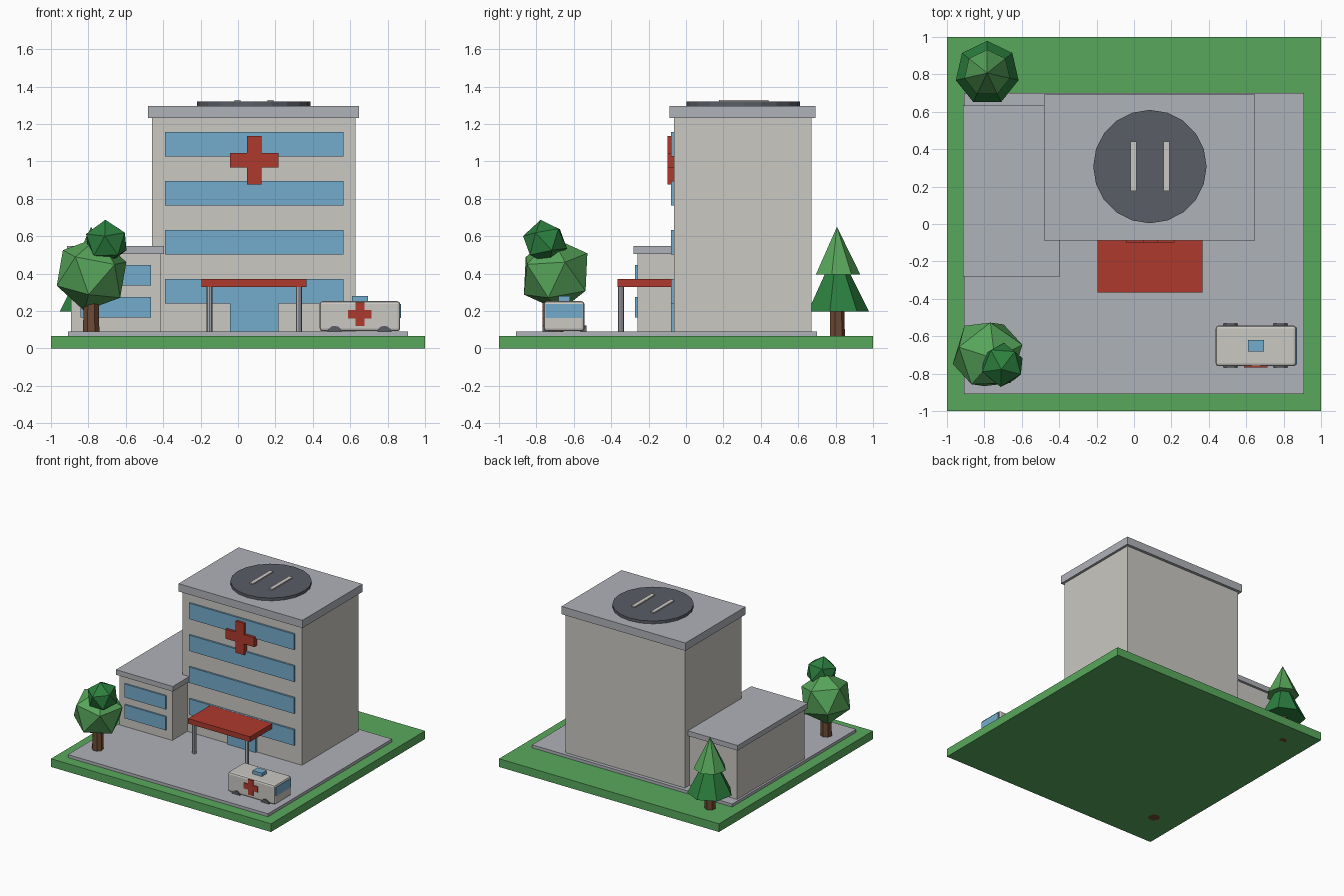
import bpy
from math import radians
from mathutils import Vector

default = bpy.data.objects.get("Cube")
if default:
    bpy.data.objects.remove(default, do_unlink=True)


def material(name, hex_colour):
    """Flat material from a display colour, stored as linear values."""
    def linear(c):
        return c / 12.92 if c <= 0.04 else ((c + 0.055) / 1.055) ** 2.4
    rgba = [linear(c / 255) for c in bytes.fromhex(hex_colour)] + [1]
    mat = bpy.data.materials.new(name)
    mat.use_nodes = True
    mat.diffuse_color = rgba
    mat.node_tree.nodes["Principled BSDF"].inputs["Base Color"].default_value = rgba
    return mat


wall = material("warm white", "cac8c2")
grey = material("concrete grey", "afb2b8")
dark = material("dark grey", "5a5d66")
red = material("red", "ae3a2d")
blue = material("glass blue", "74abcb")
grass = material("grass green", "58a95c")
leaf = material("leaf green", "57a55a")
deep = material("deep green", "2c803f")
bark = material("bark brown", "6e4a33")


def finish(name, mat):
    obj = bpy.context.object
    obj.name = obj.data.name = name
    obj.data.materials.append(mat)
    return obj


def box(name, x, y, z, mat):
    """Box from (low, high) ranges on each axis."""
    low, high = Vector((x[0], y[0], z[0])), Vector((x[1], y[1], z[1]))
    bpy.ops.mesh.primitive_cube_add(size=1, location=(low + high) / 2)
    obj = finish(name, mat)
    for v in obj.data.vertices:
        v.co = Vector(a * b for a, b in zip(v.co, high - low))
    return obj


def cone(name, centre, z, bottom, top, sides, mat, turn=0):
    """Upright cone, or a cylinder if both radii match."""
    bpy.ops.mesh.primitive_cone_add(
        vertices=sides, radius1=bottom, radius2=top, depth=z[1] - z[0],
        location=(*centre, sum(z) / 2), rotation=(0, 0, radians(turn)))
    return finish(name, mat)


def ball(name, centre, radius, tilt, mat):
    bpy.ops.mesh.primitive_ico_sphere_add(
        subdivisions=1, radius=radius, location=centre,
        rotation=[radians(a) for a in tilt])
    return finish(name, mat)


def cross(name, x, z, reach, half, y, mat):
    """Plus-shaped sign made as one twelve-sided outline with depth."""
    quarter = [(half, reach), (half, half), (reach, half)]
    outline = []
    for turn in range(4):
        outline += quarter[::-1]
        quarter = [(-b, a) for a, b in quarter]
    n = len(outline)
    verts = [(x + a, d, z + b) for d in y for a, b in outline]
    faces = [range(n), range(2 * n - 1, n - 1, -1)]
    faces += [(i, i + n, (i + 1) % n + n, (i + 1) % n) for i in range(n)]
    mesh = bpy.data.meshes.new(name)
    mesh.from_pydata(verts, [], [tuple(f) for f in faces])
    mesh.materials.append(mat)
    bpy.context.collection.objects.link(bpy.data.objects.new(name, mesh))


# Ground and pavement
box("lawn", (-1, 1), (-1, 1), (0, 0.067), grass)
box("pavement", (-0.91, 0.91), (-0.91, 0.7), (0.06, 0.091), grey)

# Tower with window bands
box("tower", (-0.46, 0.627), (-0.065, 0.67), (0.09, 1.24), wall)
box("tower_roof", (-0.48, 0.647), (-0.087, 0.693), (1.232, 1.296), grey)
for floor in range(4):
    sill = 0.241 + floor * 0.262
    box("tower_window", (-0.39, 0.565), (-0.08, -0.06), (sill, sill + 0.13), blue)
box("door", (-0.043, 0.217), (-0.08, -0.06), (0.09, 0.242), blue)
cross("tower_cross", 0.087, 1.005, 0.13, 0.039, (-0.1, -0.06), red)

# Landing pad with touchdown bars
pad = (0.085, 0.307)
cone("landing_pad", pad, (1.29, 1.319), 0.303, 0.303, 20, dark)
for side in (-1, 1):
    x = pad[0] + side * 0.088
    box("touchdown_bar", (x - 0.016, x + 0.016), (0.177, 0.44), (1.319, 1.328), wall)

# Low wing
box("wing", (-0.893, -0.415), (-0.26, 0.613), (0.09, 0.51), wall)
box("wing_roof", (-0.913, -0.396), (-0.28, 0.633), (0.505, 0.547), grey)
for sill in (0.165, 0.336):
    box("wing_window", (-0.842, -0.466), (-0.273, -0.255), (sill, sill + 0.111), blue)

# Entrance canopy on two posts
box("canopy", (-0.196, 0.366), (-0.366, -0.065), (0.328, 0.37), red)
for x in (-0.153, 0.325):
    cone("canopy_post", (x, -0.348), (0.09, 0.33), 0.016, 0.016, 8, grey)

# Ambulance
van = box("van_body", (0.437, 0.867), (-0.76, -0.543), (0.092, 0.252), wall)
bevel = van.modifiers.new("soft edges", "BEVEL")
bevel.width = 0.015
bevel.segments = 2
box("van_windscreen", (0.86, 0.871), (-0.75, -0.553), (0.163, 0.236), blue)
box("van_beacon", (0.61, 0.695), (-0.682, -0.62), (0.25, 0.28), blue)
cross("van_cross", 0.652, 0.182, 0.063, 0.023, (-0.767, -0.755), red)
for x in (0.516, 0.783):
    for y in (-0.75, -0.55):
        bpy.ops.mesh.primitive_cylinder_add(
            vertices=12, radius=0.04, depth=0.034,
            location=(x, y, 0.081), rotation=(radians(90), 0, 0))
        finish("van_wheel", dark)

# Round tree
cone("round_tree_trunk", (-0.785, -0.7), (0, 0.3), 0.047, 0.04, 7, bark)
ball("round_tree_crown", (-0.783, -0.697, 0.398), 0.203, (10, 8, 20), leaf)
ball("round_tree_top", (-0.704, -0.754, 0.568), 0.122, (5, -10, 50), deep)

# Pine tree, seven-sided
pine = (-0.785, 0.807)
cone("pine_trunk", pine, (0, 0.25), 0.043, 0.04, 7, bark)
cone("pine_lower", pine, (0.197, 0.54), 0.172, 0, 7, deep)
cone("pine_upper", pine, (0.395, 0.65), 0.125, 0, 7, leaf)
